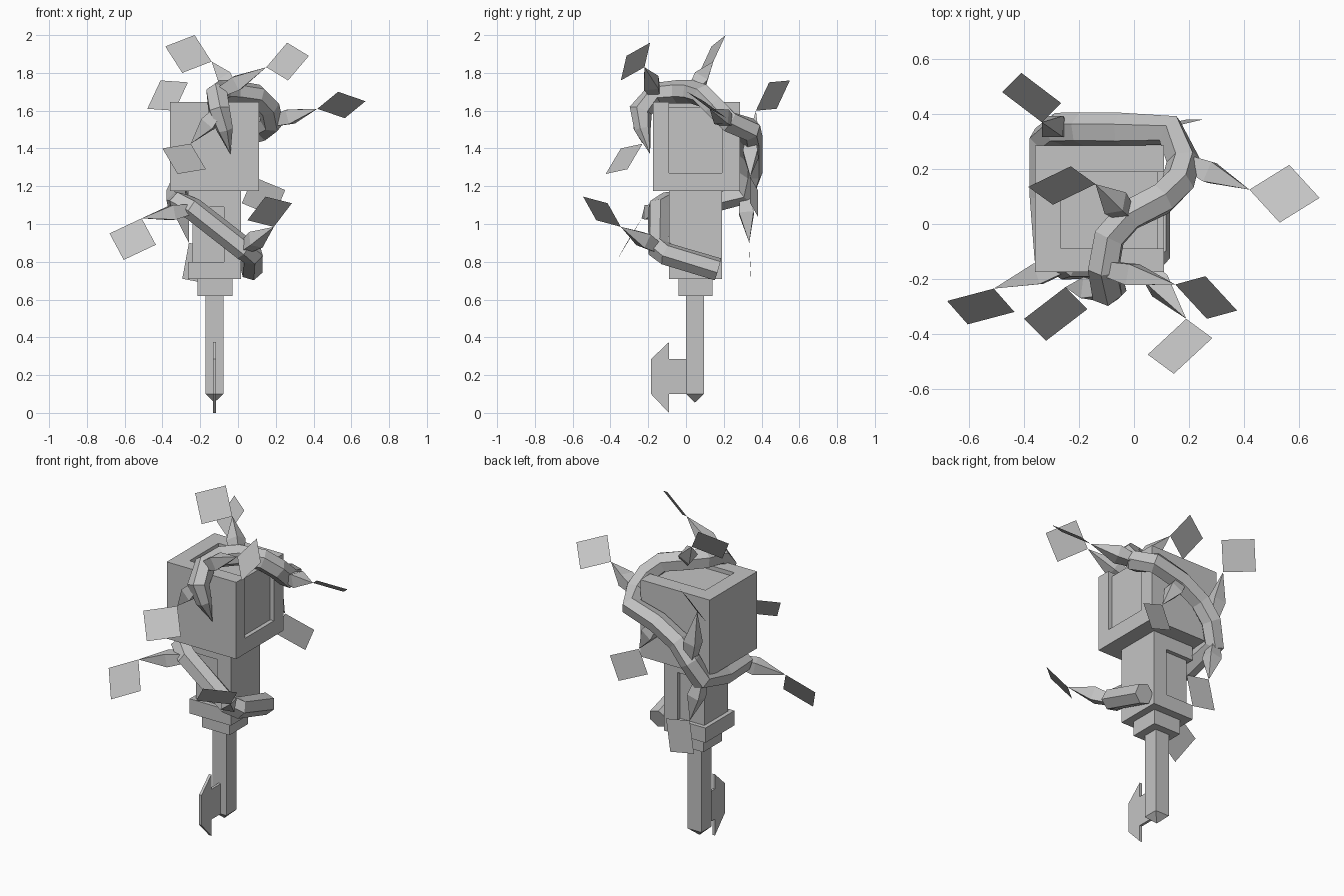
import bpy, bmesh, math
from mathutils import Vector

default_cube = bpy.data.objects.get("Cube")
if default_cube:
    bpy.data.objects.remove(default_cube, do_unlink=True)

grey = bpy.data.materials.new("plain_grey")
grey.use_nodes = True
grey.diffuse_color = (0.55, 0.55, 0.55, 1)
grey.node_tree.nodes["Principled BSDF"].inputs["Base Color"].default_value = grey.diffuse_color


def finish(name, bm, recalc=True):
    """Turn a bmesh into a flat shaded grey object."""
    if recalc:
        bmesh.ops.recalc_face_normals(bm, faces=bm.faces[:])
    mesh = bpy.data.meshes.new(name)
    bm.to_mesh(mesh)
    bm.free()
    mesh.materials.append(grey)
    obj = bpy.data.objects.new(name, mesh)
    bpy.context.scene.collection.objects.link(obj)
    return obj


def box(name, x, y, z):
    """Box from its (low, high) range on each axis."""
    bm = bmesh.new()
    bmesh.ops.create_cube(bm, size=1)
    for v in bm.verts:
        v.co = [r[0] if c < 0 else r[1] for c, r in zip(v.co, (x, y, z))]
    return finish(name, bm)


def carve(target, *ranges):
    """Cut boxes out of the target and bake the result."""
    for r in ranges:
        cutter = box("panel_cutter", *r)
        cutter.hide_render = True
        mod = target.modifiers.new("panel", 'BOOLEAN')
        mod.operation, mod.solver, mod.object = 'DIFFERENCE', 'EXACT', cutter
        bpy.context.view_layer.update()
        graph = bpy.context.evaluated_depsgraph_get()
        baked = bpy.data.meshes.new_from_object(target.evaluated_get(graph))
        target.modifiers.clear()
        target.data = baked
        bpy.data.objects.remove(cutter, do_unlink=True)


def tube(name, points, radii, sides):
    """Faceted tube along a path; a zero radius gives a pointed end."""
    pts = [Vector(p) for p in points]
    bm = bmesh.new()
    rings = []
    side = None
    for i, (p, r) in enumerate(zip(pts, radii)):
        ahead = (pts[min(i + 1, len(pts) - 1)] - p).normalized()
        behind = (p - pts[max(i - 1, 0)]).normalized()
        along = (ahead + behind).normalized()
        if side is None:
            side = along.orthogonal()
        side = (side - along * side.dot(along)).normalized()
        other = along.cross(side)
        angles = [math.tau * k / sides for k in range(sides)]
        rings.append([bm.verts.new(p + r * (side * math.cos(a) + other * math.sin(a)))
                      for a in angles])
    for a, b in zip(rings, rings[1:]):
        for k in range(sides):
            n = (k + 1) % sides
            bm.faces.new((a[k], a[n], b[n], b[k]))
    bmesh.ops.remove_doubles(bm, verts=bm.verts[:], dist=0.0005)
    bmesh.ops.holes_fill(bm, edges=bm.edges[:], sides=sides)
    return finish(name, bm)


# Head block: one sunken panel runs over the top and down the +x side
head = box("head_block", (-0.36, 0.11), (-0.175, 0.285), (1.175, 1.645))
panel_y = (-0.09, 0.19)
carve(head,
      ((-0.265, 0.3), panel_y, (1.62, 1.9)),
      ((0.085, 0.3), panel_y, (1.27, 1.9)))

# Neck block: one sunken panel wraps the front, -x and back sides
neck = box("neck_block", (-0.265, 0.015), (-0.09, 0.19), (0.71, 1.175))
panel_z = (0.8, 1.09)
carve(neck,
      ((-0.4, -0.075), (-0.3, -0.065), panel_z),
      ((-0.4, -0.075), (0.165, 0.4), panel_z),
      ((-0.4, -0.24), (-0.3, 0.4), panel_z))

# Collar and shaft with a pyramid tip
box("collar", (-0.215, -0.03), (-0.04, 0.14), (0.62, 0.71))
shaft = box("shaft", (-0.172, -0.078), (0, 0.095), (0.1, 0.62))
bm = bmesh.new()
bm.from_mesh(shaft.data)
bottom = min(bm.faces, key=lambda f: f.calc_center_median().z)
tip = bmesh.ops.poke(bm, faces=[bottom])["verts"][0]
tip.co.z = 0.055
bm.to_mesh(shaft.data)
bm.free()

# Flat key bit at the foot of the shaft
bm = bmesh.new()
outline = [(0.01, 0.1), (0.01, 0.285), (-0.09, 0.285), (-0.09, 0.375),
           (-0.185, 0.285), (-0.185, 0.1), (-0.09, 0), (-0.09, 0.1)]
plate = bm.faces.new([bm.verts.new((-0.133, y, z)) for y, z in outline])
moved = bmesh.ops.extrude_face_region(bm, geom=[plate])["geom"]
bmesh.ops.translate(bm, vec=(0.016, 0, 0),
                    verts=[g for g in moved if isinstance(g, bmesh.types.BMVert)])
finish("key_bit", bm)

# Vine: from the front, over the head, down the back and round the neck
vine = [
    (-0.04, -0.19, 1.37), (-0.07, -0.23, 1.5), (-0.1, -0.24, 1.6),
    (-0.11, -0.16, 1.69), (-0.09, -0.05, 1.7), (-0.02, 0.03, 1.7),
    (0.1, 0.09, 1.68), (0.16, 0.15, 1.62), (0.18, 0.23, 1.54),
    (0.13, 0.34, 1.5), (-0.05, 0.345, 1.45), (-0.19, 0.345, 1.37),
    (-0.27, 0.345, 1.27), (-0.32, 0.31, 1.16), (-0.32, 0.1, 1.11),
    (-0.31, -0.1, 1.11), (-0.24, -0.145, 1.08), (0.03, -0.145, 0.87),
    (0.075, -0.1, 0.84), (0.07, 0.17, 0.76),
]
tube("vine", vine, [0, 0.045] + [0.062] * (len(vine) - 2), 6)


def leaf(name, root, tip, left, right):
    """Pointed stem from a vine point to the tip, and a four-cornered leaf there."""
    start, tip, left, right = (Vector(p) for p in (vine[root], tip, left, right))
    points = [start, start.lerp(tip, 0.4), tip]
    tube(name + "_stem", points, (0.035, 0.055, 0), 4)
    bm = bmesh.new()
    corners = (tip, left, left + right - tip, right)
    bm.faces.new([bm.verts.new(c) for c in corners])
    finish(name + "_leaf", bm, recalc=False)


leaf("crown", 5, (-0.14, 0.145, 1.86), (-0.295, 0.07, 1.8), (-0.23, 0.21, 2))
leaf("top_front", 3, (0.15, -0.22, 1.83), (0.265, -0.345, 1.76), (0.26, -0.19, 1.96))
leaf("side", 8, (0.42, 0.125, 1.61), (0.53, 0.005, 1.7), (0.565, 0.215, 1.56))
leaf("back_upper", 12, (-0.335, 0.37, 1.6), (-0.48, 0.48, 1.61), (-0.265, 0.44, 1.75))
leaf("front", 2, (-0.25, -0.23, 1.425), (-0.4, -0.345, 1.4), (-0.17, -0.31, 1.29))
leaf("low_front", 16, (-0.51, -0.235, 1.03), (-0.68, -0.28, 0.95), (-0.435, -0.32, 0.89))
leaf("low_side", 17, (0.19, -0.345, 0.985), (0.05, -0.475, 1.02), (0.285, -0.415, 1.11))
leaf("back_middle", 10, (0.08, 0.34, 1.25), (0.25, 0.38, 1.18), (0.02, 0.34, 1.11))
leaf("back_lower", 13, (-0.26, 0.335, 0.9), (-0.1, 0.335, 0.87), (-0.295, 0.345, 0.71))
